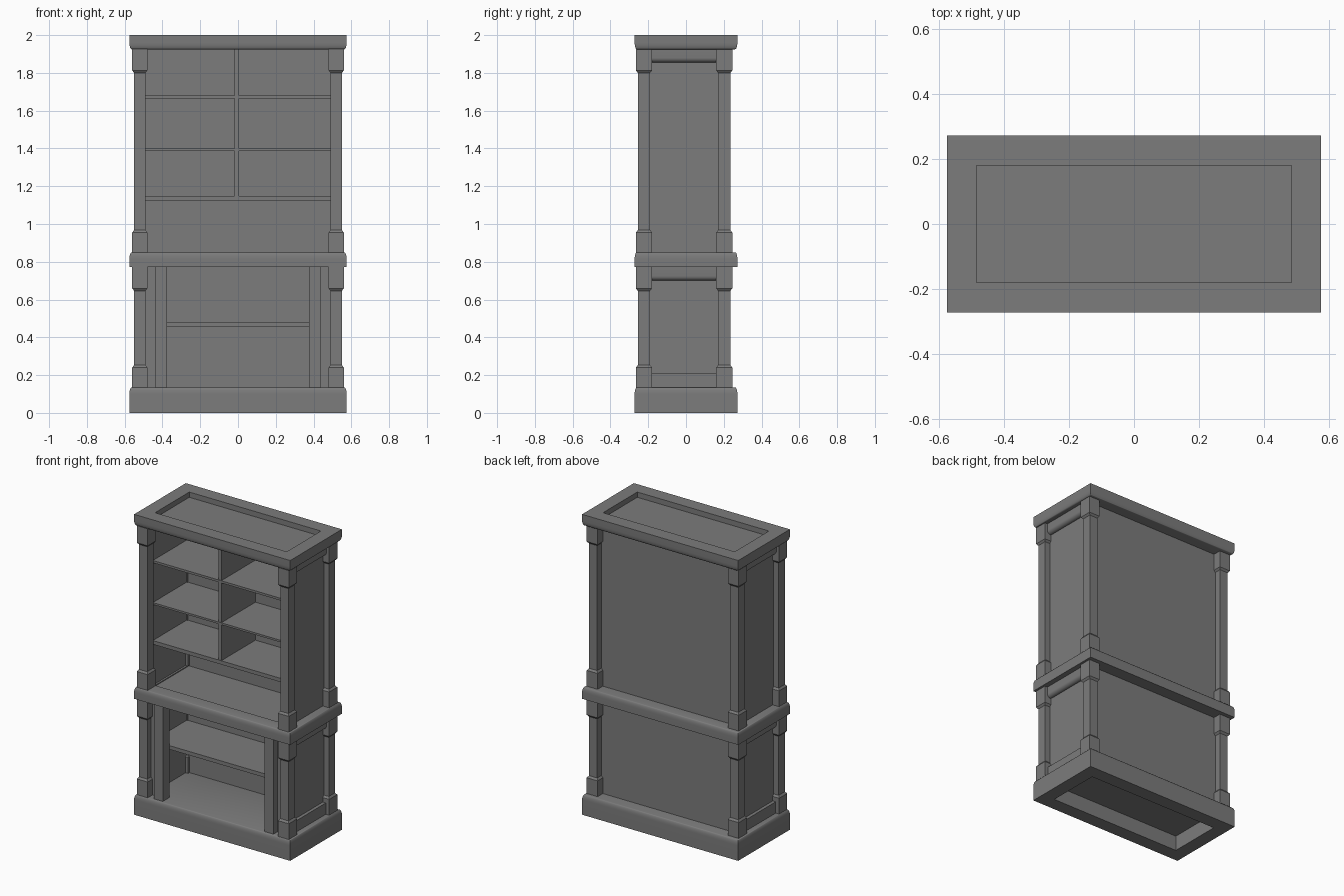
import bpy, bmesh, math

if "Cube" in bpy.data.objects:
    bpy.data.objects.remove(bpy.data.objects["Cube"], do_unlink=True)

mat = bpy.data.materials.new("charcoal_grey")
mat.use_nodes = True
GREY = (0.2, 0.2, 0.2, 1)
mat.diffuse_color = GREY
for node in mat.node_tree.nodes:
    if node.type == "BSDF_PRINCIPLED":
        node.inputs["Base Color"].default_value = GREY


def finish(name, bm, smooth=False):
    bmesh.ops.recalc_face_normals(bm, faces=bm.faces[:])
    mesh = bpy.data.meshes.new(name)
    bm.to_mesh(mesh)
    bm.free()
    mesh.materials.append(mat)
    obj = bpy.data.objects.new(name, mesh)
    bpy.context.collection.objects.link(obj)
    if smooth:
        bpy.ops.object.select_all(action="DESELECT")
        obj.select_set(True)
        bpy.context.view_layer.objects.active = obj
        bpy.ops.object.shade_smooth_by_angle(angle=math.radians(30))
    return obj


def skin(name, loops, smooth=False):
    """Join successive point loops with quads and cap both ends."""
    bm = bmesh.new()
    rows = [[bm.verts.new(p) for p in loop] for loop in loops]
    n = len(rows[0])
    for a, b in zip(rows, rows[1:]):
        for i in range(n):
            j = (i + 1) % n
            bm.faces.new((a[i], a[j], b[j], b[i]))
    bm.faces.new(rows[0])
    bm.faces.new(rows[-1])
    return finish(name, bm, smooth)


def loft(name, rings, cx=0, cy=0, smooth=False):
    """Stack of rectangles, each given as half width, half depth, height."""
    corners = ((-1, -1), (1, -1), (1, 1), (-1, 1))
    return skin(name, [[(cx + sx * hx, cy + sy * hy, z) for sx, sy in corners]
                       for hx, hy, z in rings], smooth)


def box(name, x0, x1, y0, y1, z0, z1):
    return loft(name, [((x1 - x0) / 2, (y1 - y0) / 2, z) for z in (z0, z1)],
                (x0 + x1) / 2, (y0 + y1) / 2)


W, D = 0.575, 0.272          # outer half width and half depth
IW, ID = 0.485, 0.18         # recess half width and half depth


def round_edge(z_full, z_tip, inset=0.012, steps=6):
    """Rounded edge rings running from the full outline to the tip."""
    rings = []
    for i in range(steps + 1):
        a = math.pi / 2 * i / steps
        k = inset * (1 - math.cos(a))
        rings.append((W - k, D - k, z_full + (z_tip - z_full) * math.sin(a)))
    return rings


# Plinth, waist slab and cornice
loft("plinth", [(IW, ID, 0.1), (IW, ID, 0), (W, D, 0)]
     + round_edge(0.1, 0.135), smooth=True)
loft("waist_slab", [(W, D, 0.772)] + round_edge(0.815, 0.85)
     + [(IW, ID, 0.85), (IW, ID, 0.844)], smooth=True)
loft("cornice", round_edge(1.96, 1.925)[::-1]
     + [(W, D, 2), (IW, ID, 2), (IW, ID, 1.965)], smooth=True)

# Corner posts with a foot and a capital on each storey
CX, PX, PY, LIP = 0.52, 0.03, 0.0325, 0.01
for storey, z0, z1 in (("lower", 0.135, 0.772), ("upper", 0.85, 1.926)):
    for end, cy in (("front", -0.2225), ("back", 0.2025)):
        for side, s in (("left", 1), ("right", -1)):
            tag = f"{storey}_{end}_{side}"
            big = (PX + LIP, PY + LIP)
            loft(tag + "_post", [(PX, PY, z0), (PX, PY, z1)], s * CX, cy)
            loft(tag + "_foot", [(*big, z0), (*big, z0 + 0.105), (PX, PY, z0 + 0.118)],
                 s * CX, cy)
            loft(tag + "_capital", [(PX, PY, z1 - 0.126), (*big, z1 - 0.113), (*big, z1)],
                 s * CX, cy)

# Side and back panels, with rounded rails under the slabs
for storey, z0, z1 in (("lower", 0.13, 0.775), ("upper", 0.845, 1.93)):
    box(storey + "_back_panel", -0.51, 0.51, 0.175, 0.19, z0, z1)
    for side, s in (("left", 1), ("right", -1)):
        xs = sorted((s * 0.498, s * 0.513))
        box(f"{storey}_{side}_panel", *xs, -0.2, 0.19, z0, z1)
        r, out, low = 0.025, 0.54, z1 - 0.075
        profile = [(0.505, z1), (0.505, low)]
        for i in range(7):
            a = math.pi / 2 * i / 6
            profile.append((out - r + r * math.sin(a), low + r - r * math.cos(a)))
        profile.append((out, z1))
        skin(f"{storey}_{side}_rail",
             [[(s * x, y, z) for x, z in profile] for y in (-0.2, 0.18)], True)

for side, s in (("left", 1), ("right", -1)):
    # Bottom side rail
    box(side + "_bottom_rail", *sorted((s * 0.505, s * 0.535)), -0.2, 0.18, 0.13, 0.21)
    # Door opening stile and the set-back strip beside it
    box(side + "_stile", *sorted((s * 0.375, s * 0.44)), -0.255, -0.185, 0.13, 0.775)
    box(side + "_stile_strip", *sorted((s * 0.44, s * 0.5)), -0.215, -0.185, 0.13, 0.775)

# Shelves and the upper divider
for name, z0, z1 in (("lower_shelf", 0.455, 0.48), ("upper_shelf_1", 1.122, 1.147),
                     ("upper_shelf_2", 1.387, 1.4), ("upper_shelf_3", 1.665, 1.68)):
    box(name, -0.5, 0.5, -0.185, 0.178, z0, z1)
box("upper_divider", -0.018, 0.006, -0.182, 0.178, 1.14, 1.93)
